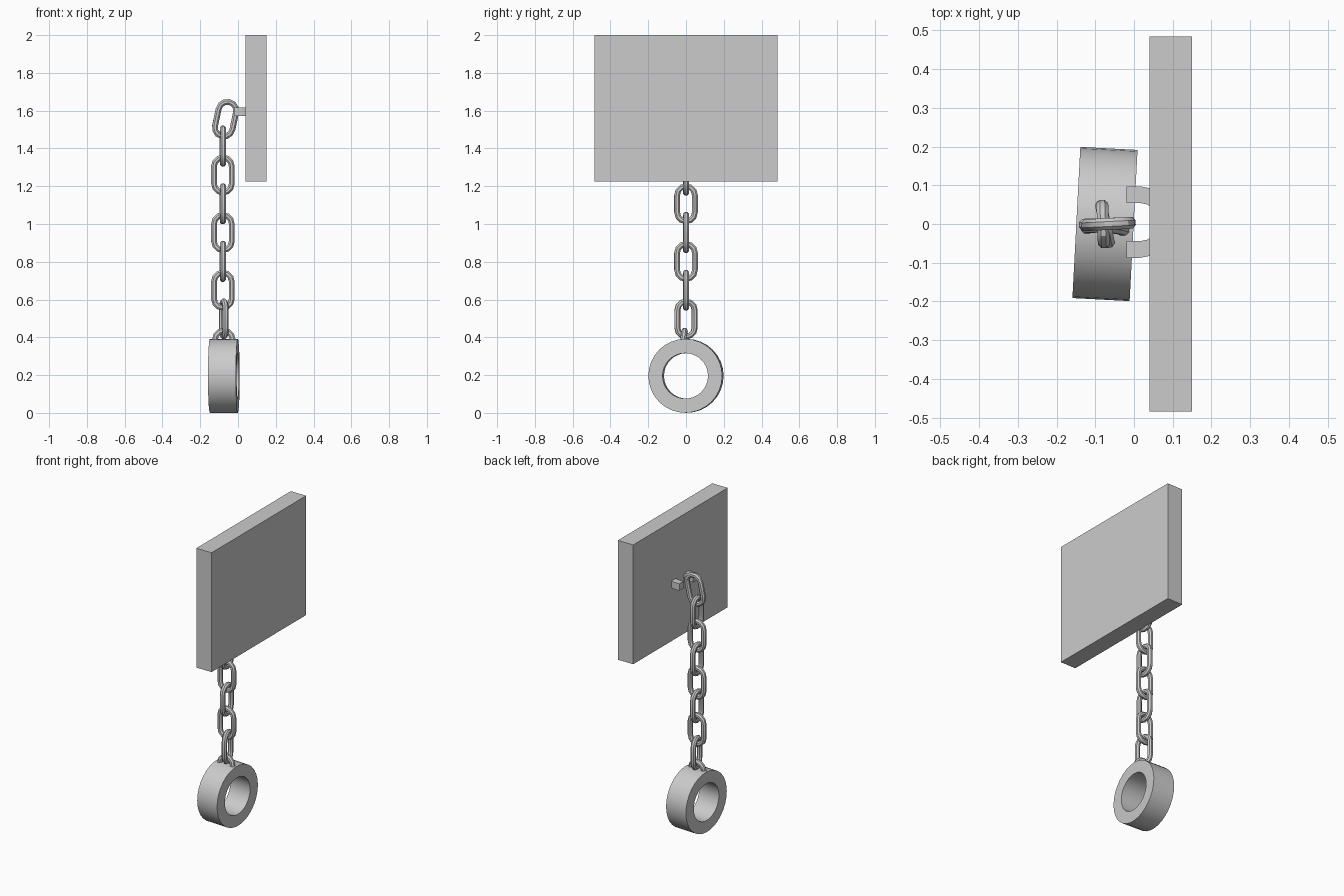
import bpy, bmesh
from math import pi, sin, cos, radians
from mathutils import Vector

if "Cube" in bpy.data.objects:
    bpy.data.objects.remove(bpy.data.objects["Cube"])


def finish(name, bm, loc=(0, 0, 0), rot=(0, 0, 0), smooth=None):
    bmesh.ops.recalc_face_normals(bm, faces=bm.faces)
    mesh = bpy.data.meshes.new(name)
    bm.to_mesh(mesh)
    bm.free()
    ob = bpy.data.objects.new(name, mesh)
    ob.location = loc
    ob.rotation_euler = [radians(a) for a in rot]
    bpy.context.collection.objects.link(ob)
    if smooth:
        bpy.ops.object.select_all(action='DESELECT')
        ob.select_set(True)
        bpy.context.view_layer.objects.active = ob
        bpy.ops.object.shade_smooth_by_angle(angle=radians(smooth))
    return ob


def sweep(path, section, closed):
    """Sweep a section along (x, z, normal angle) stations in the XZ plane."""
    bm = bmesh.new()
    rings = [[bm.verts.new((x + a * cos(t), b, z + a * sin(t))) for a, b in section]
             for x, z, t in path]
    n = len(section)
    for i in range(len(rings) if closed else len(rings) - 1):
        r, s = rings[i], rings[(i + 1) % len(rings)]
        for j in range(n):
            k = (j + 1) % n
            bm.faces.new((r[j], r[k], s[k], s[j]))
    if not closed:
        bm.faces.new(rings[0])
        bm.faces.new(rings[-1])
    return bm


def arc(radius, cz, start, segs):
    angles = [start + pi * i / segs for i in range(segs + 1)]
    return [(radius * cos(t), cz + radius * sin(t), t) for t in angles]


def box_section(w, h):
    return [(-w / 2, -h / 2), (w / 2, -h / 2), (w / 2, h / 2), (-w / 2, h / 2)]


WIRE = [(0.0165 * cos(pi / 8 + i * pi / 4), 0.0165 * sin(pi / 8 + i * pi / 4)) for i in range(8)]

# wall plate
bm = bmesh.new()
bmesh.ops.create_cube(bm, size=1)
bmesh.ops.scale(bm, vec=Vector((0.11, 0.97, 0.775)), verts=bm.verts)
finish("wall_plate", bm, (0.095, 0, 1.6125))

# wall staple: flat half ring lying level, legs sunk into the plate
R = 0.071
path = [(R, -0.035, 0)] + arc(R, 0, 0, 8) + [(-R, -0.035, pi)]
finish("wall_staple", sweep(path, box_section(0.043, 0.045), False),
       (0.015, 0.005, 1.593), (90, 0, 90), 30)

# chain links, alternating a quarter turn: (x, z, tilt, twist)
link_path = arc(0.047, 0.046, 0, 6) + arc(0.047, -0.046, pi, 6)
links = [(-0.066, 1.555, 12, 3)]
for i in range(1, 8):
    twist = (90 if i % 2 else 0) + (12 if i == 7 else 2)
    links.append((-0.08 if i < 7 else -0.075, 1.412 - 0.1525 * (i - 1), 0, twist))
for i, (x, z, tilt, twist) in enumerate(links):
    finish(f"chain_link_{i + 1}", sweep(link_path, WIRE, True),
           (x, 0, z), (0, tilt, twist), 30)

# shackle eye, half a link rooted in the cuff wall
eye = [(0.047, -0.04, 0)] + arc(0.047, 0, 0, 6) + [(-0.047, -0.04, pi)]
finish("shackle_eye", sweep(eye, WIRE, False), (-0.075, -0.012, 0.388), (-6, 0, -3), 30)

# shackle cuff: thick ring with its axis along x
ring = [(0.158 * cos(t), 0.158 * sin(t), t) for t in (2 * pi * i / 32 for i in range(32))]
finish("shackle_cuff", sweep(ring, box_section(0.075, 0.148), True),
       (-0.075, 0, 0.196), (0, 0, 87), 30)
